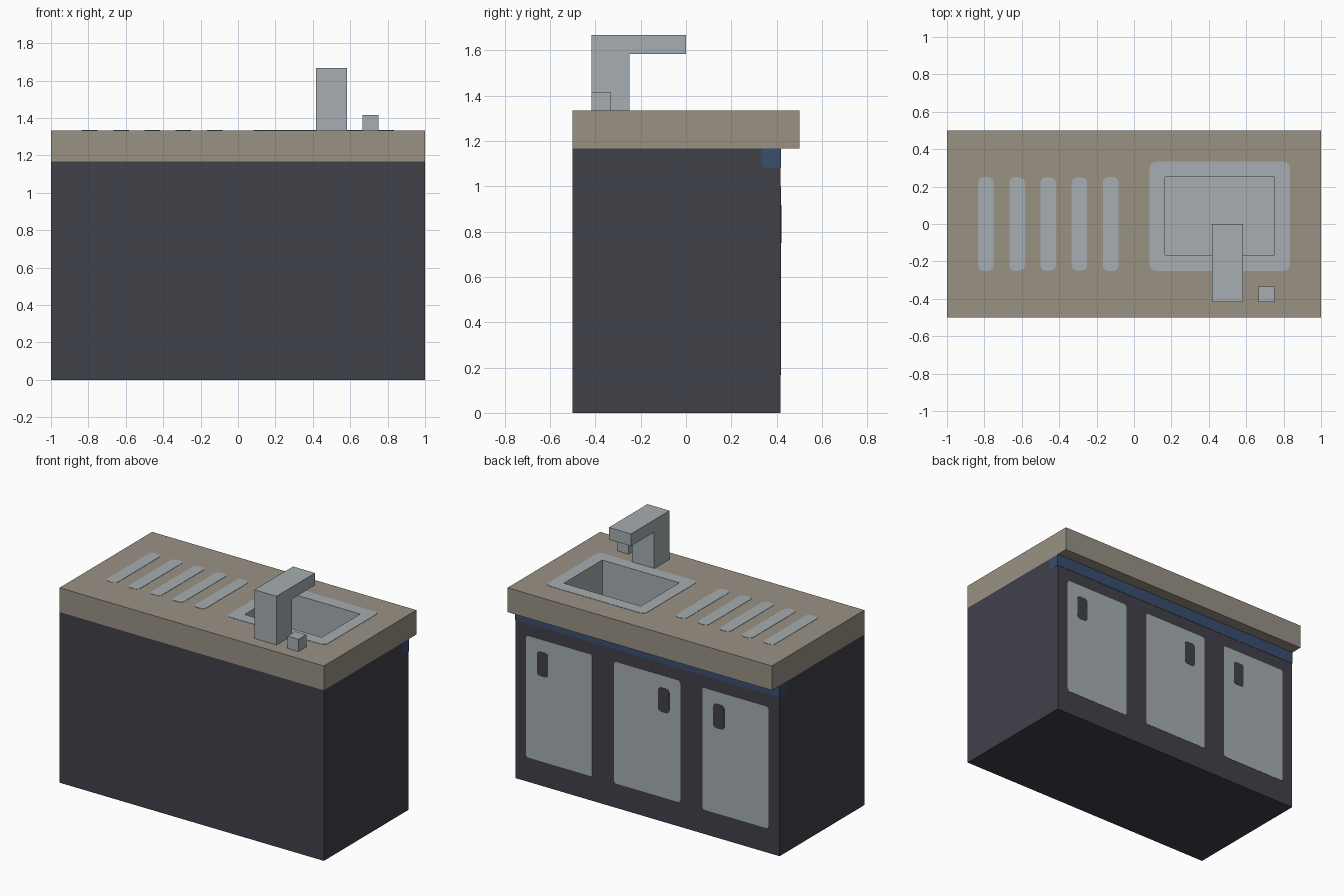
import bpy
import bmesh
from math import cos, sin, pi

cube = bpy.data.objects.get("Cube")
if cube:
    bpy.data.objects.remove(cube, do_unlink=True)

U = 1 / 12      # the model sits on a grid of 24 units across
SKIN = 0.002    # thickness of painted plates


def material(name, rgb):
    linear = [((c / 255 + 0.055) / 1.055) ** 2.4 for c in rgb] + [1]
    m = bpy.data.materials.new(name)
    m.use_nodes = True
    m.diffuse_color = linear
    m.node_tree.nodes["Principled BSDF"].inputs["Base Color"].default_value = linear
    return m


STONE = material("stone beige", (153, 145, 132))
DARK = material("dark slate", (65, 65, 74))
STEEL = material("steel grey", (166, 173, 177))
BLUE = material("deep blue", (58, 78, 112))

# Map profile (u, v) and extrusion w to space, by extrusion axis
MAPS = {"x": lambda u, v, w: (w, u, v),
        "y": lambda u, v, w: (u, w, v),
        "z": lambda u, v, w: (u, v, w)}


def rect(u0, u1, v0, v1, r=0.0):
    """Rectangle outline in grid units, with optional rounded corners."""
    if not r:
        return [(u0, v0), (u1, v0), (u1, v1), (u0, v1)]
    corners = [(u1 - r, v1 - r), (u0 + r, v1 - r), (u0 + r, v0 + r), (u1 - r, v0 + r)]
    return [(cu + r * cos((q + s / 4) * pi / 2), cv + r * sin((q + s / 4) * pi / 2))
            for q, (cu, cv) in enumerate(corners) for s in range(5)]


def prism(name, outline, axis, w0, w1, mat, hole=None):
    """Extrude an outline (grid units) from w0 to w1 (real units)."""
    bm = bmesh.new()
    loops = [[bm.verts.new(MAPS[axis](u * U, v * U, w0)) for u, v in loop]
             for loop in (outline, hole) if loop]
    if hole:
        edges = [bm.edges.new((a, b)) for lp in loops for a, b in zip(lp, lp[1:] + lp[:1])]
        bmesh.ops.triangle_fill(bm, edges=edges, use_beauty=True)
    else:
        bm.faces.new(loops[0])
    out = bmesh.ops.extrude_face_region(bm, geom=bm.faces[:])
    moved = [g for g in out["geom"] if isinstance(g, bmesh.types.BMVert)]
    bmesh.ops.translate(bm, verts=moved, vec=MAPS[axis](0, 0, w1 - w0))
    bmesh.ops.recalc_face_normals(bm, faces=bm.faces[:])
    return finish(name, bm, mat)


def finish(name, bm, mat):
    mesh = bpy.data.meshes.new(name)
    bm.to_mesh(mesh)
    bm.free()
    mesh.materials.append(mat)
    obj = bpy.data.objects.new(name, mesh)
    bpy.context.collection.objects.link(obj)
    return obj


def open_box(name, outline, z0, z1, mat, inward=False):
    """Box without its top face."""
    obj = prism(name, outline, "z", z0, z1, mat)
    bm = bmesh.new()
    bm.from_mesh(obj.data)
    top = [f for f in bm.faces if f.normal.z > 0.9]
    bmesh.ops.delete(bm, geom=top, context="FACES")
    if inward:
        bmesh.ops.reverse_faces(bm, faces=bm.faces[:])
    bm.to_mesh(obj.data)
    bm.free()


# Cabinet and countertop
TOP = 16 * U
BACK = 5 * U
open_box("cabinet", rect(-12, 12, -6, 5), 0, 14 * U, DARK)
prism("countertop", rect(-12, 12, -6, 6), "z", 14 * U, TOP, STONE,
      hole=rect(1.9, 9.1, -2.1, 3.1))

# Sink
prism("sink_rim", rect(1, 10, -3, 4, 0.4), "z", TOP - SKIN, TOP + SKIN, STEEL,
      hole=rect(2, 9, -2, 3))
open_box("sink_basin", rect(2, 9, -2, 3), 12 * U, TOP + SKIN / 2, STEEL, inward=True)

# Draining slots
for i in range(5):
    x = -10 + 2 * i
    prism(f"drain_slot_{i + 1}", rect(x, x + 1, -3, 3, 0.35), "z",
          TOP - SKIN, TOP + SKIN, STEEL)

# Tap and its knob
tap = [(-5, 16), (-3, 16), (-3, 19), (0, 19), (0, 20), (-5, 20)]
prism("tap", tap, "x", 5 * U, 7 * U, STEEL)
prism("tap_knob", rect(8, 9, -5, -4), "z", TOP, 17 * U, STEEL)

# Doors with dark handles, on the rear face
for i, (x, handle) in enumerate([(5, 9), (-3, -2), (-11, -7)]):
    prism(f"door_{i + 1}", rect(x, x + 6, 2, 12, 0.2), "y",
          BACK - SKIN, BACK + SKIN, STEEL)
    prism(f"door_handle_{i + 1}", rect(handle, handle + 1, 9, 11, 0.25), "y",
          BACK, BACK + 2 * SKIN, DARK)

# Blue trim under the overhang, wrapping onto both ends
prism("trim_back", rect(-12, 12, 13, 14), "y", BACK - SKIN, BACK + SKIN, BLUE)
for side, name in ((1, "trim_left"), (-1, "trim_right")):
    prism(name, rect(4, 5, 13, 14, 0.15), "x",
          side * (1 - SKIN), side * (1 + SKIN / 2), BLUE)
